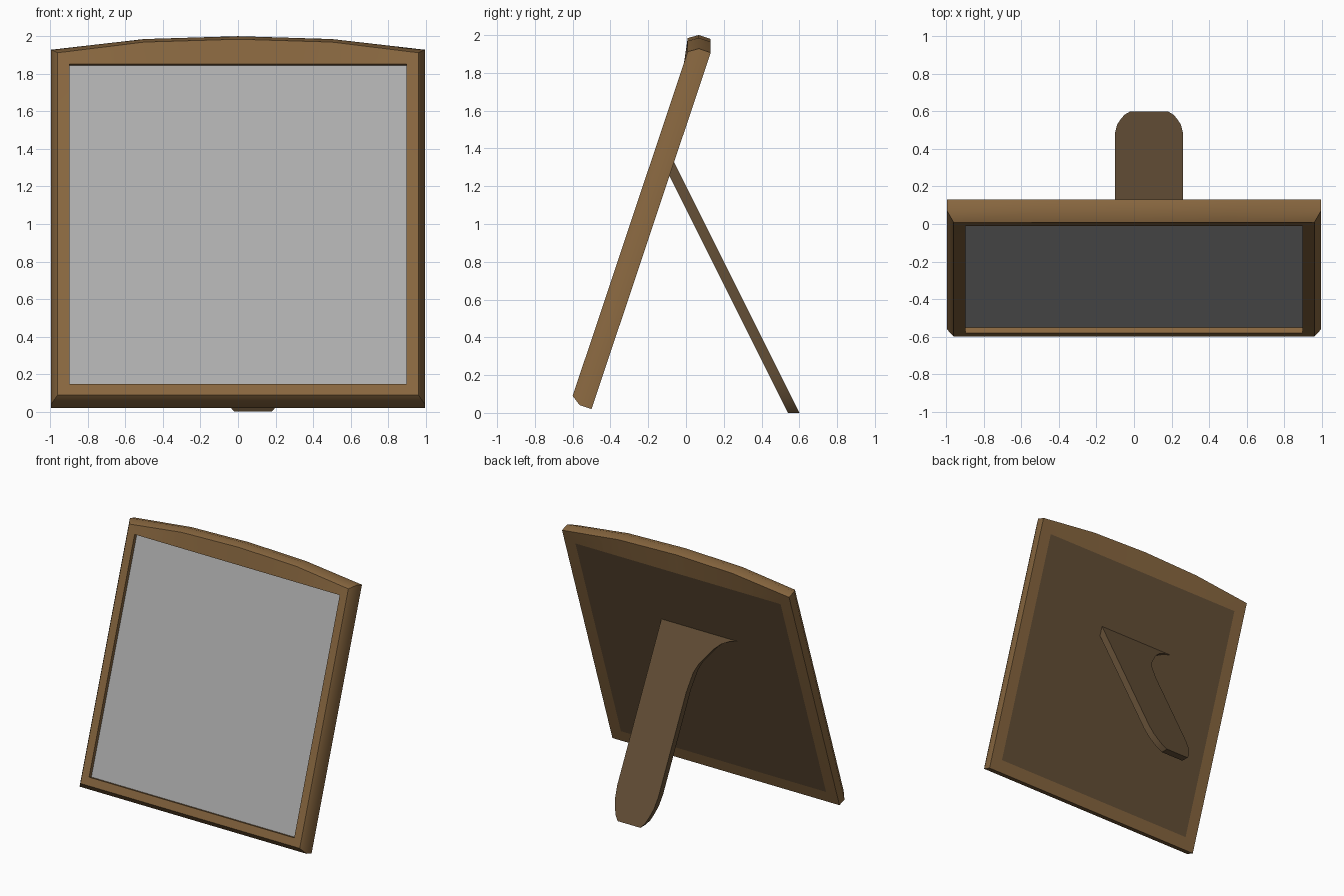
import bpy
import bmesh
from math import radians
from mathutils import Vector

cube = bpy.data.objects.get("Cube")
if cube:
    bpy.data.objects.remove(cube, do_unlink=True)


def material(name, rgb):
    mat = bpy.data.materials.new(name)
    mat.use_nodes = True
    colour = (*rgb, 1)
    mat.diffuse_color = colour
    mat.node_tree.nodes["Principled BSDF"].inputs["Base Color"].default_value = colour
    return mat


wood = material("warm wood", (0.25, 0.137, 0.051))
dark_wood = material("dark backing wood", (0.13, 0.08, 0.038))
grey = material("mid grey", (0.425, 0.425, 0.425))


def add_object(name, bm, mat):
    """Make an object with smooth curves and sharp corners."""
    mesh = bpy.data.meshes.new(name)
    bm.to_mesh(mesh)
    bm.free()
    mesh.materials.append(mat)
    mesh.shade_smooth()
    mesh.set_sharp_from_angle(angle=radians(40))
    obj = bpy.data.objects.new(name, mesh)
    bpy.context.collection.objects.link(obj)


# The frame leans back: foot is its lower back edge, up and front its own axes
foot = Vector((0, -0.5, 0.02))
up = Vector((0, 0.317, 0.9485))
front = Vector((0, -0.9485, 0.317))
HALF, HEIGHT = 0.995, 1.99


def ring(inset, depth, arched):
    """Outline of the frame at one depth, with an optional shallow arch on top."""
    w, top = HALF - inset, HEIGHT - inset
    lift = 0.072 if arched else 0
    corners = [(-w, inset, 0), (w, inset, 0), (w, top, 0), (0.5, top, lift * 0.79),
               (0, top, lift), (-0.5, top, lift * 0.79), (-w, top, 0)]
    return [foot + up * v + front * depth + Vector((x, 0, z)) for x, v, z in corners]


# Frame: rings from the back, around the chamfered outside, into the recess
BORDER = 0.096
back_ring = ring(BORDER, 0, False)
screen_ring = ring(BORDER, 0.087, False)
rings = [back_ring, ring(0, 0, True), ring(0, 0.066, True),
         ring(0.034, 0.117, True), ring(BORDER, 0.117, False), screen_ring]
bm = bmesh.new()
loops = [[bm.verts.new(p) for p in r] for r in rings]
for a, b in zip(loops, loops[1:]):
    for i in range(len(a)):
        j = (i + 1) % len(a)
        bm.faces.new((a[i], a[j], b[j], b[i]))
add_object("frame", bm, wood)

# Flat sheets closing the front recess and the back
for name, points, mat in (("picture_pane", screen_ring, grey),
                          ("back_panel", back_ring[::-1], dark_wood)):
    bm = bmesh.new()
    bm.faces.new([bm.verts.new(p) for p in points])
    add_object(name, bm, mat)

# Easel leg: rounded foot, straight left edge, flared right edge at the top
AXIS = 0.08
foot_curve = [(0.18, 0.22), (0.17, 0.14), (0.15, 0.08), (0.13, 0.035), (0.1, 0)]
flare = [(-0.1, 0.92), (-0.115, 1.055), (-0.14, 1.115), (-0.18, 1.17),
         (-0.225, 1.23), (-0.28, 1.28), (-0.345, 1.312), (-0.42, 1.328)]
profile = ([(0.26, 1.328)] + [(AXIS + x, z) for x, z in foot_curve]
           + [(AXIS - x, z) for x, z in reversed(foot_curve)] + flare)
bm = bmesh.new()
face = bm.faces.new([bm.verts.new((x, 0.6 - 0.5 * z, z)) for x, z in profile])
side = bmesh.ops.extrude_face_region(bm, geom=[face], use_keep_orig=True)
bmesh.ops.translate(bm, vec=(0, -0.06, 0),
                    verts=[v for v in side["geom"] if isinstance(v, bmesh.types.BMVert)])
bmesh.ops.recalc_face_normals(bm, faces=bm.faces)
add_object("easel_leg", bm, dark_wood)
